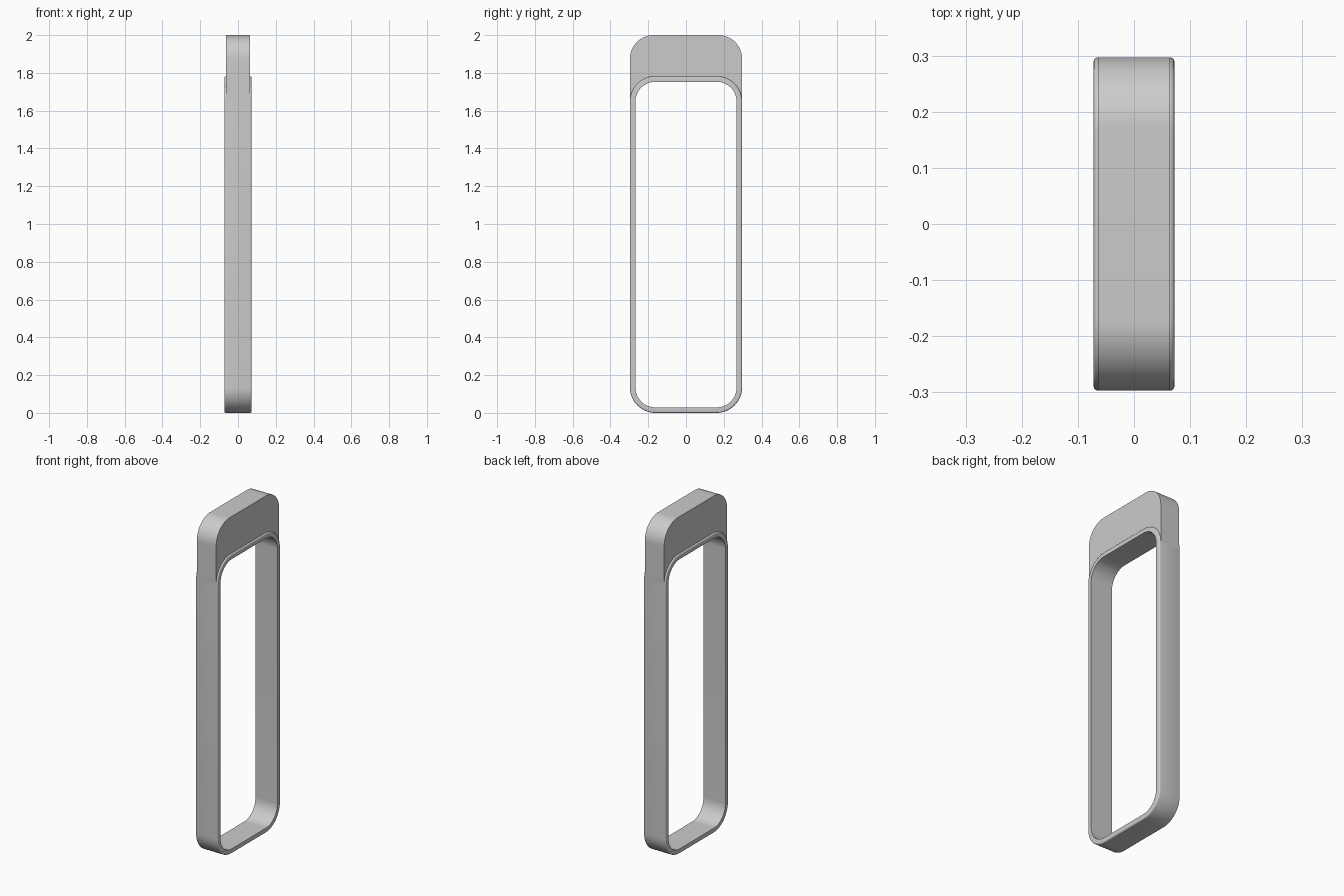
import bpy, bmesh
from math import sin, cos, pi, radians

if "Cube" in bpy.data.objects:
    bpy.data.objects.remove(bpy.data.objects["Cube"])

HALF_W, FRAME_TOP, R = 0.297, 1.782, 0.135   # outer outline of the frame
WALL, HALF_D, BEVEL = 0.029, 0.072, 0.008
CAP_D, CAP_R, SEG = 0.0635, 0.125, 16


def arc(cy, cz, r, a0, a1):
    """Points of an arc in the y-z plane, angles in degrees."""
    steps = [radians(a0 + (a1 - a0) * i / SEG) for i in range(SEG + 1)]
    return [(cy + r * cos(a), cz + r * sin(a)) for a in steps]


def rounded_rect(inset):
    """Frame outline moved inward by inset."""
    y, lo, hi = HALF_W - R, R, FRAME_TOP - R
    pts = []
    for k, (cy, cz) in enumerate([(y, hi), (-y, hi), (-y, lo), (y, lo)]):
        pts += arc(cy, cz, R - inset, 90 * k, 90 * k + 90)
    return pts


def finish(bm, name):
    bmesh.ops.recalc_face_normals(bm, faces=bm.faces)
    mesh = bpy.data.meshes.new(name)
    bm.to_mesh(mesh)
    bm.free()
    obj = bpy.data.objects.new(name, mesh)
    bpy.context.collection.objects.link(obj)
    bpy.ops.object.select_all(action='DESELECT')
    obj.select_set(True)
    bpy.context.view_layer.objects.active = obj
    bpy.ops.object.shade_smooth_by_angle(angle=radians(35))
    return obj


# Loop frame: wall section (x, inset) with rounded outer edges, swept round the outline
edge = [(HALF_D - BEVEL * (1 - cos(a)), BEVEL * (1 - sin(a)))
        for a in [pi / 2 * i / 4 for i in range(5)]]
section = [(HALF_D, WALL)] + edge
section += [(-x, i) for x, i in reversed(section)]
bm = bmesh.new()
rings = [[bm.verts.new((x, y, z)) for y, z in rounded_rect(i)] for x, i in section]
for a, b in zip(rings, rings[1:] + rings[:1]):
    for k in range(len(a)):
        n = (k + 1) % len(a)
        bm.faces.new((a[k], a[n], b[n], b[k]))
finish(bm, "loop_frame")

# Top block: rounded top, underside hugging the frame's upper corners
cy, cz = HALF_W - R, FRAME_TOP - R
profile = arc(HALF_W - CAP_R, 2 - CAP_R, CAP_R, 0, 90)
profile += arc(-HALF_W + CAP_R, 2 - CAP_R, CAP_R, 90, 180)
profile += [(-HALF_W, cz)]
profile += arc(-cy, cz, R - 0.012, 180, 90) + arc(cy, cz, R - 0.012, 90, 0)
profile += [(HALF_W, cz)]
bm = bmesh.new()
face = bm.faces.new([bm.verts.new((-CAP_D, y, z)) for y, z in profile])
ext = bmesh.ops.extrude_face_region(bm, geom=[face], use_keep_orig=True)
verts = [v for v in ext["geom"] if isinstance(v, bmesh.types.BMVert)]
bmesh.ops.translate(bm, verts=verts, vec=(2 * CAP_D, 0, 0))
finish(bm, "top_block")
